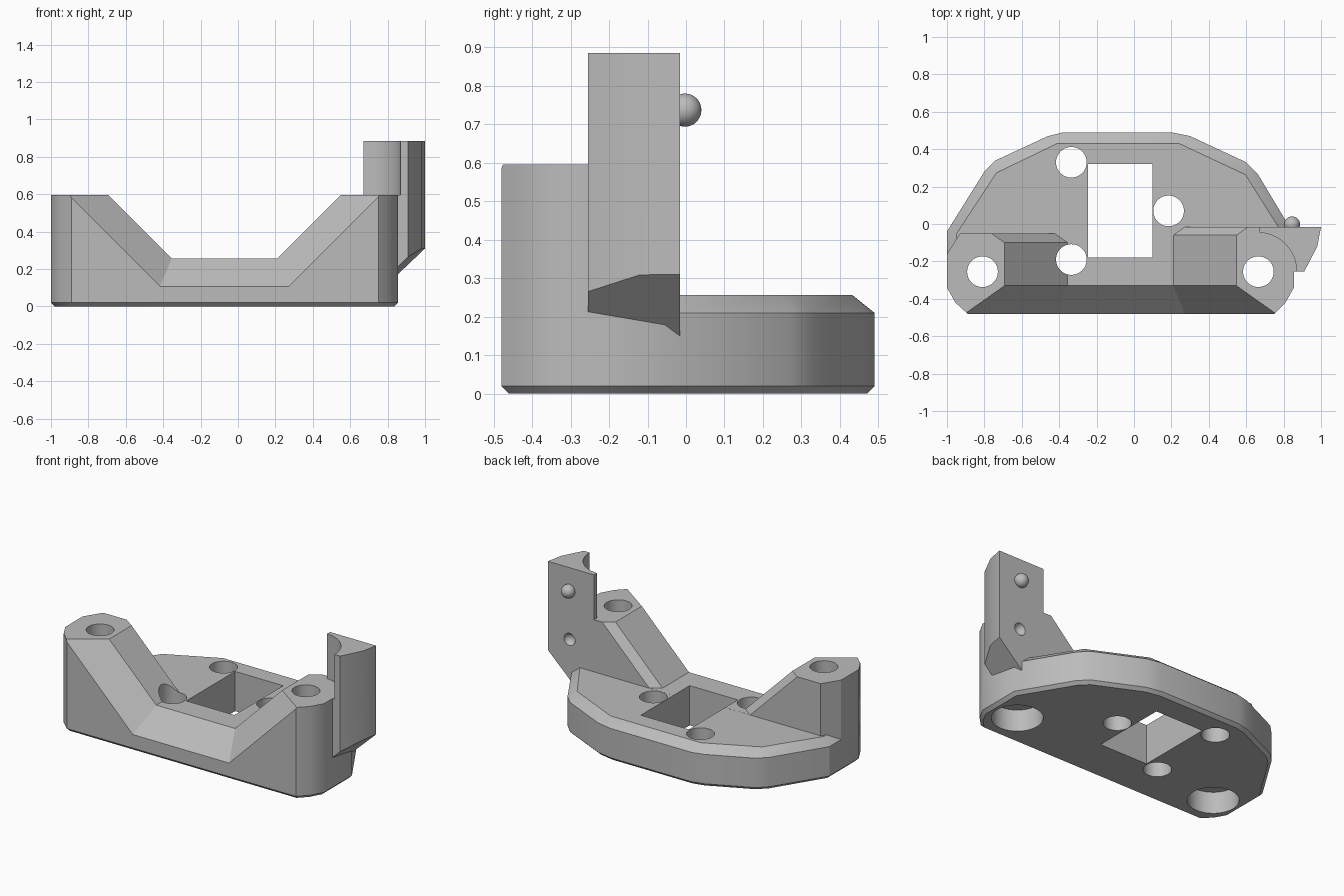
import bpy, bmesh, math
from mathutils import Vector

cube = bpy.data.objects.get("Cube")
if cube:
    bpy.data.objects.remove(cube, do_unlink=True)

grey = bpy.data.materials.new("plain_grey")
grey.use_nodes = True
grey.diffuse_color = (0.5, 0.5, 0.5, 1)
grey.node_tree.nodes["Principled BSDF"].inputs["Base Color"].default_value = (0.5, 0.5, 0.5, 1)


def make(name, bm):
    bmesh.ops.remove_doubles(bm, verts=bm.verts, dist=1e-5)
    bmesh.ops.recalc_face_normals(bm, faces=bm.faces)
    mesh = bpy.data.meshes.new(name)
    bm.to_mesh(mesh)
    bm.free()
    mesh.materials.append(grey)
    ob = bpy.data.objects.new(name, mesh)
    bpy.context.collection.objects.link(ob)
    return ob


def loft(rings):
    """Closed solid through rings that have equal point counts."""
    bm = bmesh.new()
    loops = [[bm.verts.new(p) for p in ring] for ring in rings]
    n = len(loops[0])
    for a, b in zip(loops, loops[1:]):
        for i in range(n):
            j = (i + 1) % n
            bm.faces.new((a[i], a[j], b[j], b[i]))
    bm.faces.new(loops[0][::-1])
    bm.faces.new(loops[-1])
    return bm


def flat(poly, z):
    return [(x, y, z) for x, y in poly]


def inset(poly, d):
    """Mitred inward offset of a counter-clockwise polygon."""
    out = []
    for i, p in enumerate(poly):
        a, b, c = Vector(poly[i - 1]), Vector(p), Vector(poly[(i + 1) % len(poly)])
        u, v = (b - a).normalized(), (c - b).normalized()
        n1, n2 = Vector((-u.y, u.x)), Vector((-v.y, v.x))
        out.append(b + (n1 + n2) * d / (1 + n1.dot(n2)))
    return out


def cylinder(name, x, y, r, z0, z1):
    ring = [(x + r * math.cos(t * math.pi / 24), y + r * math.sin(t * math.pi / 24))
            for t in range(48)]
    return make(name, loft([flat(ring, z0), flat(ring, z1)]))


def sphere(name, r, loc):
    bm = bmesh.new()
    bmesh.ops.create_uvsphere(bm, u_segments=32, v_segments=16, radius=r)
    bmesh.ops.translate(bm, verts=bm.verts, vec=loc)
    return make(name, bm)


def cut(ob, cutters):
    bpy.context.view_layer.objects.active = ob
    for c in cutters:
        m = ob.modifiers.new("cut", 'BOOLEAN')
        m.operation, m.solver, m.object = 'DIFFERENCE', 'EXACT', c
        bpy.ops.object.modifier_apply(modifier=m.name)


TOP, DECK, ARM_TOP = 0.595, 0.257, 0.885

# Base plate with chamfered rims
outline = [(-.89, -.48), (.75, -.48), (.81, -.42), (.855, -.34), (.855, -.055),
           (.66, .27), (.6, .33), (.3, .47), (.2, .49), (-.38, .49), (-.46, .47),
           (-.74, .34), (-.8, .28), (-1, -.04), (-1, -.34), (-.955, -.42)]
rim = inset(outline, .05)
for i in (5, 7, 9, 11):
    rim[i] = rim[i + 1] = (rim[i] + rim[i + 1]) / 2
plate = make("base_plate", loft([flat(inset(outline, .02), 0), flat(outline, .02),
                                 flat(outline, .21), flat(rim, DECK)]))

# Front block carrying both towers
block_plan = outline[:4] + [(.855, -.14), (.79, -.015), (0, -.015), (0, -.05),
                            (-.93, -.05), (-1, -.16)] + outline[-2:]
block = make("front_towers", loft([flat(block_plan, .02), flat(block_plan, TOP)]))

# Upright arm with sloping underside
arm_plan = [(.67, -.255), (.91, -.255), (.98, -.12), (1, -.015), (.67, -.015)]
bm = loft([flat(arm_plan, .03), flat(arm_plan, ARM_TOP)])
res = bmesh.ops.bisect_plane(bm, geom=bm.verts[:] + bm.edges[:] + bm.faces[:],
                             plane_co=(1, -.015, .31), plane_no=(-.95, .17, 1),
                             clear_inner=True)
edges = [e for e in res["geom_cut"] if isinstance(e, bmesh.types.BMEdge)]
bmesh.ops.holes_fill(bm, edges=edges)
arm = make("upright_arm", bm)


# Notch cutter between the towers, flared at front and back for the chamfers
def section(yl, yr, drop, shift_l, shift_r):
    z, high = DECK + .0005 - drop, .8
    xl, xr = -.355 - shift_l, .21 + shift_r
    rise = high - z
    return [(xl - rise, yl, high), (xl, yl, z), (xr, yr, z), (xr + rise, yr, high)]


flare = .27 * math.tan(math.pi / 8)
notch = make("notch_cutter", loft([section(-.6, -.6, .27, flare, flare),
                                   section(-.33, -.33, 0, 0, 0),
                                   section(-.1, -.06, 0, 0, 0),
                                   section(.1, .1, 0, .28, .226)]))

# Screw holes, counterbores and rectangular window
tower_holes = [(-.81, -.255), (.665, -.255)]
plate_holes = [(-.335, .33), (.185, .07), (-.335, -.19)]
drills = [cylinder("hole_cutter", x, y, .082, -.1, 1) for x, y in tower_holes + plate_holes]
bores = [cylinder("bore_cutter", x, y, .15, -.1, .14) for x, y in tower_holes]
window_plan = [(-.245, -.18), (.1, -.18), (.1, .32), (-.245, .32)]
window = make("window_cutter", loft([flat(window_plan, -.1), flat(window_plan, 1)]))
clearance = cylinder("clearance_cutter", .66, -.255, .21, TOP, 1)
dimple = sphere("dimple_cutter", .04, (.845, -.008, .42))

common = drills + bores + [window]
cut(plate, [notch] + common)
cut(block, [notch] + common)
cut(arm, [clearance, drills[1], bores[1], dimple])
for c in common + [notch, clearance, dimple]:
    bpy.data.objects.remove(c, do_unlink=True)

# Snap ball on the back of the arm
ball = sphere("snap_ball", .043, (.845, -.003, .737))

bpy.ops.object.select_all(action='DESELECT')
for ob in (plate, block, arm, ball):
    ob.select_set(True)
bpy.context.view_layer.objects.active = plate
bpy.ops.object.shade_smooth_by_angle(angle=math.radians(31))
